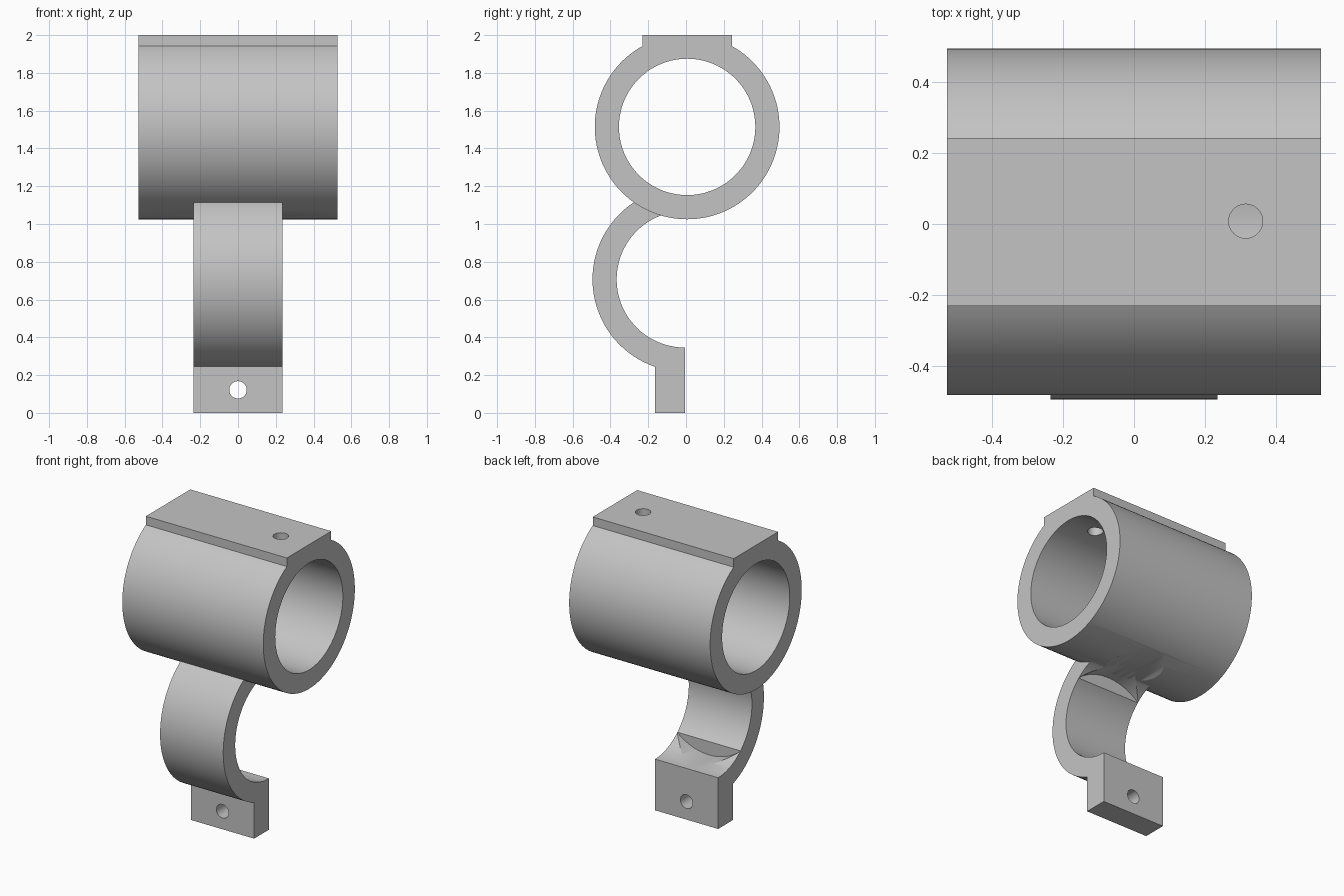
import bpy, bmesh
from math import sin, cos, asin, degrees, radians, pi
from mathutils import Matrix

cube = bpy.data.objects.get("Cube")
if cube:
    bpy.data.objects.remove(cube, do_unlink=True)

grey = bpy.data.materials.new("plain grey")
grey.use_nodes = True
colour = (0.55, 0.55, 0.55, 1)
grey.diffuse_color = colour
grey.node_tree.nodes["Principled BSDF"].inputs["Base Color"].default_value = colour

OUTER, INNER = 0.489, 0.361
SLEEVE = (0.006, 1.514)      # (y, z) of the sleeve axis
HOOK = (-0.006, 0.707)       # (y, z) of the hook axis


def arc(centre, r, start, end, steps):
    """Points in (y, z); angles run from straight up towards the front."""
    angles = [radians(start + (end - start) * i / steps) for i in range(steps + 1)]
    return [(centre[0] - r * sin(a), centre[1] + r * cos(a)) for a in angles]


def make_object(name, bm):
    bmesh.ops.recalc_face_normals(bm, faces=bm.faces)
    mesh = bpy.data.meshes.new(name)
    bm.to_mesh(mesh)
    bm.free()
    mesh.materials.append(grey)
    obj = bpy.data.objects.new(name, mesh)
    bpy.context.collection.objects.link(obj)
    return obj


def prism(name, profile, half_width):
    """Extrude a (y, z) profile along x."""
    bm = bmesh.new()
    face = bm.faces.new([bm.verts.new((-half_width, y, z)) for y, z in profile])
    moved = bmesh.ops.extrude_face_region(bm, geom=[face])["geom"]
    verts = [v for v in moved if isinstance(v, bmesh.types.BMVert)]
    bmesh.ops.translate(bm, verts=verts, vec=(2 * half_width, 0, 0))
    return make_object(name, bm)


def cylinder(name, centre, r, length, axis, segments):
    turn = {"X": Matrix.Rotation(pi / 2, 4, "Y"),
            "Y": Matrix.Rotation(pi / 2, 4, "X"),
            "Z": Matrix.Identity(4)}[axis]
    bm = bmesh.new()
    bmesh.ops.create_cone(bm, cap_ends=True, segments=segments, radius1=r, radius2=r,
                          depth=length, matrix=Matrix.Translation(centre) @ turn)
    obj = make_object(name, bm)
    obj.hide_render = True
    return obj


def cut(obj, cutters):
    for cutter in cutters:
        mod = obj.modifiers.new("cut", "BOOLEAN")
        mod.operation = "DIFFERENCE"
        mod.solver = "EXACT"
        mod.object = cutter
    graph = bpy.context.evaluated_depsgraph_get()
    mesh = bpy.data.meshes.new_from_object(obj.evaluated_get(graph))
    obj.modifiers.clear()
    obj.data = mesh


# Sleeve with the flat pad on top
pad = 0.237
edge = degrees(asin(pad / OUTER))
profile = arc(SLEEVE, OUTER, edge, 360 - edge, 100)
profile += [(SLEEVE[0] + pad, 2.0), (SLEEVE[0] - pad, 2.0)]
sleeve = prism("sleeve", profile, 0.527)

# Hook arm with the mounting foot below
foot_front = HOOK[0] - 0.159
foot_angle = 180 - degrees(asin(0.159 / OUTER))
profile = arc(HOOK, OUTER, 25, foot_angle, 56)
profile += [(foot_front, 0), (HOOK[0], 0)]
profile += arc(HOOK, INNER, 180, 10, 64)
hook = prism("hook_arm", profile, 0.236)

# Bore, screw holes and the round clearance behind the hook
bore = cylinder("bore_cutter", (0, *SLEEVE), INNER, 2, "X", 112)
pad_hole = cylinder("pad_hole_cutter", (0.315, 0.008, 1.9), 0.048, 0.4, "Z", 40)
foot_hole = cylinder("foot_hole_cutter", (0, -0.1, 0.122), 0.046, 0.6, "Y", 40)
clearance = cylinder("clearance_cutter", (0, 0.255, HOOK[1]), INNER - 0.0005, 1.0, "Y", 112)

cut(sleeve, [bore, pad_hole, clearance])
cut(hook, [foot_hole, clearance])

for cutter in (bore, pad_hole, foot_hole, clearance):
    bpy.data.objects.remove(cutter, do_unlink=True)

# Smooth curved faces, sharp corners
for obj in (sleeve, hook):
    bpy.ops.object.select_all(action="DESELECT")
    obj.select_set(True)
    bpy.context.view_layer.objects.active = obj
    bpy.ops.object.shade_smooth_by_angle(angle=radians(25))
